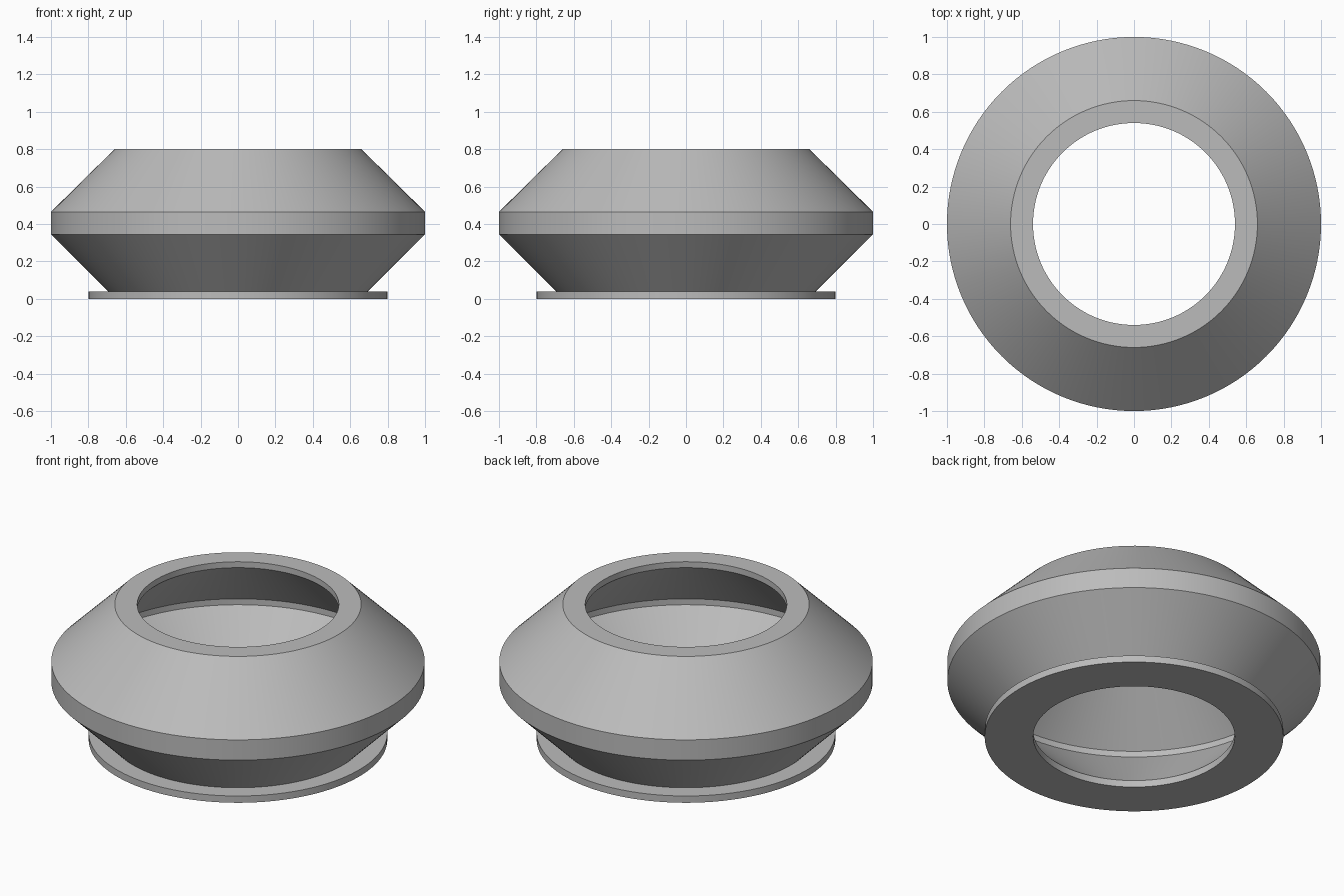
import bpy, bmesh, math
from mathutils import Vector, Matrix

if "Cube" in bpy.data.objects:
    bpy.data.objects.remove(bpy.data.objects["Cube"], do_unlink=True)

SEGMENTS = 128

# Plain grey finish
grey = bpy.data.materials.new("plain_grey")
grey.use_nodes = True
colour = (0.5, 0.5, 0.5, 1)
grey.diffuse_color = colour
grey.node_tree.nodes["Principled BSDF"].inputs["Base Color"].default_value = colour


def revolve(name, profile, material):
    """Spin a closed (radius, height) profile around the z axis."""
    bm = bmesh.new()
    verts = [bm.verts.new((r, 0, z)) for r, z in profile]
    edges = [bm.edges.new((a, b)) for a, b in zip(verts, verts[1:] + verts[:1])]
    bmesh.ops.spin(bm, geom=verts + edges, cent=(0, 0, 0), axis=(0, 0, 1),
                   angle=math.tau, steps=SEGMENTS, use_duplicate=False)
    bmesh.ops.remove_doubles(bm, verts=bm.verts, dist=0.0001)
    bmesh.ops.recalc_face_normals(bm, faces=bm.faces)
    mesh = bpy.data.meshes.new(name)
    bm.to_mesh(mesh)
    bm.free()
    mesh.materials.append(material)
    obj = bpy.data.objects.new(name, mesh)
    bpy.context.collection.objects.link(obj)
    bpy.ops.object.select_all(action="DESELECT")
    obj.select_set(True)
    bpy.context.view_layer.objects.active = obj
    bpy.ops.object.shade_smooth_by_angle(angle=math.radians(30))
    return obj


# Base flange, outer fold and top rim, then the parallel inner wall
outer = [(0.8, 0), (0.8, 0.04), (0.695, 0.04), (1, 0.345), (1, 0.465), (0.66, 0.8)]
inner = [(0.54, 0.8), (0.54, 0.765), (0.885, 0.42), (0.885, 0.385), (0.54, 0.04), (0.54, 0)]
revolve("flanged_bellows_ring", outer + inner, grey)
